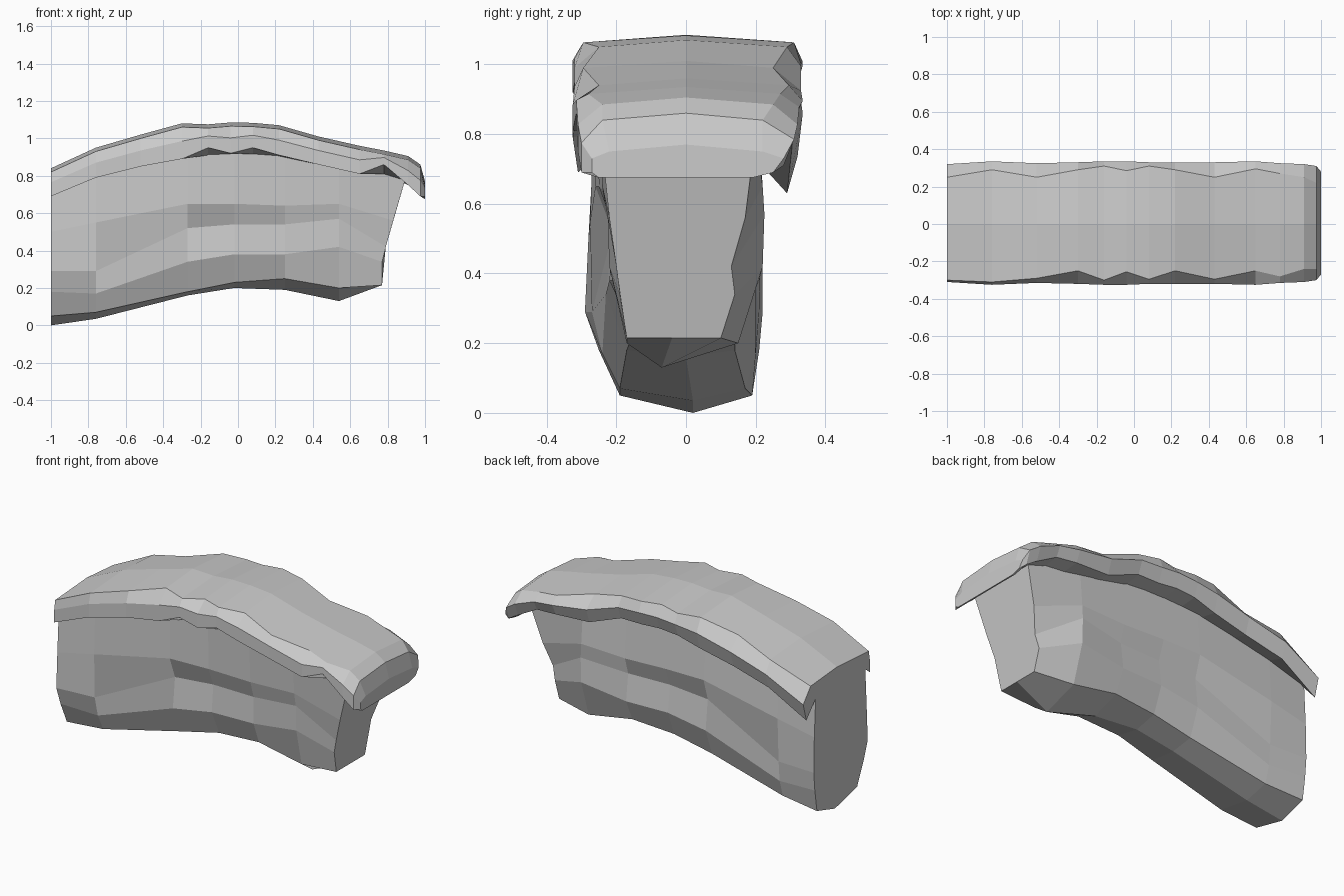
import bpy, bmesh


def loft(name, rings):
    """Skin closed cross-sections along x and cap both ends."""
    bm = bmesh.new()
    loops = [[bm.verts.new(p) for p in ring] for ring in rings]
    n = len(loops[0])
    for a, b in zip(loops, loops[1:]):
        for i in range(n):
            j = (i + 1) % n
            bm.faces.new((a[i], a[j], b[j], b[i]))
    bm.faces.new(loops[0])
    bm.faces.new(loops[-1][::-1])
    bmesh.ops.recalc_face_normals(bm, faces=bm.faces)
    mesh = bpy.data.meshes.new(name)
    bm.to_mesh(mesh)
    bm.free()
    obj = bpy.data.objects.new(name, mesh)
    bpy.context.collection.objects.link(obj)
    return obj


# Rock body: x, level heights (top to bottom), front y, back y, keel (y, z)
rock = [
    (-1.00, (.77, .50, .29, .18, .05), (-.265, -.28, -.29, -.25, -.19), (.20, .215, .22, .21, .19), (.02, .00)),
    (-.76, (.85, .55, .29, .17, .07), (-.265, -.275, -.27, -.24, -.19), (.20, .22, .21, .20, .17), (.02, .035)),
    (-.27, (.94, .65, .52, .34, .18), (-.255, -.26, -.21, -.23, -.17), (.20, .22, .18, .20, .14), (.00, .16)),
    (-.02, (.95, .65, .54, .38, .23), (-.255, -.25, -.205, -.22, -.15), (.20, .22, .18, .20, .14), (.00, .20)),
    (.25, (.94, .64, .54, .38, .25), (-.255, -.24, -.21, -.21, -.16), (.20, .22, .19, .21, .15), (-.02, .19)),
    (.54, (.89, .65, .57, .42, .20), (-.255, -.24, -.225, -.22, -.17), (.20, .22, .225, .22, .15), (-.07, .13)),
    (.77, (.80, .56, .42, .34, .215), (-.245, -.22, -.20, -.19, -.17), (.20, .17, .13, .14, .10), (-.04, .215)),
]
rings = []
for k, (x, zs, fr, bk, keel) in enumerate(rock):
    lean = (.13, .06, .02, 0, 0) if k == len(rock) - 1 else (0,) * 5
    front = [(x + d, y, z) for d, y, z in zip(lean, fr, zs)]
    back = [(x + d, y, z) for d, y, z in zip(lean, bk, zs)]
    rings.append(front + [(x, *keel)] + back[::-1])
loft("rock_body", rings)

# Draped top layer: x, top z, front crease, back crease, front hem z, back hem z, underside z, half width
cap = [
    (-1.00, .84, .30, .25, .69, .63, .74, .32),
    (-.76, .95, .31, .29, .79, .77, .81, .335),
    (-.52, 1.02, .29, .25, .85, .83, .86, .325),
    (-.30, 1.08, .25, .29, .89, .88, .90, .33),
    (-.16, 1.075, .30, .31, .95, .92, .91, .335),
    (-.04, 1.085, .255, .285, .92, .93, .915, .335),
    (.08, 1.083, .295, .31, .95, .92, .915, .33),
    (.22, 1.07, .25, .29, .91, .92, .905, .33),
    (.43, 1.01, .295, .25, .86, .84, .86, .33),
    (.65, .96, .25, .295, .81, .83, .82, .335),
    (.78, .935, .28, .27, .86, .82, .81, .325),
    (.91, .905, .24, .25, .75, .75, .77, .32),
    (.975, .86, .24, .22, .69, .71, .69, .31),
    (1.00, .77, .22, .22, .69, .69, .675, .28),
]
rings = []
for x, top, yf, yb, lf, lb, under, w in cap:
    rings.append([
        (x, 0, top),
        (x, -yf, top - .02), (x, -w + .01, top * .5 + lf * .5), (x, -w + .01, lf), (x, -.25, under),
        (x, 0, under),
        (x, .19, under), (x, w - .03, lb), (x, w, top * .5 + lb * .5), (x, yb, top - .02),
    ])
loft("draped_top_layer", rings)
